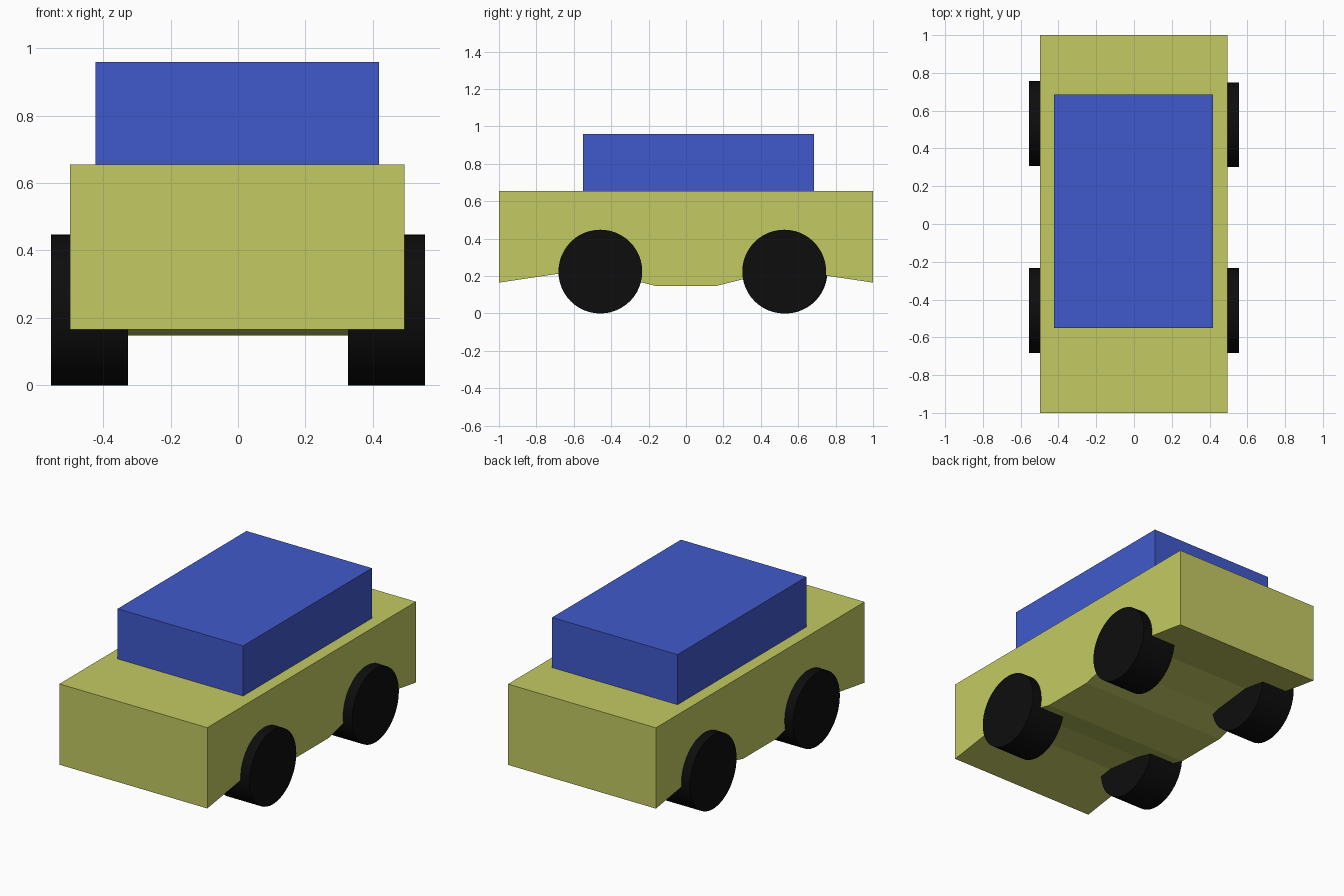
import bpy, bmesh, math

if "Cube" in bpy.data.objects:
    bpy.data.objects.remove(bpy.data.objects["Cube"])


def material(name, rgb):
    mat = bpy.data.materials.new(name)
    mat.diffuse_color = (*rgb, 1)
    mat.use_nodes = True
    mat.node_tree.nodes["Principled BSDF"].inputs["Base Color"].default_value = mat.diffuse_color
    return mat


def extruded_profile(name, points, x0, x1, mat):
    """Extrude a (y, z) side profile from x0 to x1."""
    bm = bmesh.new()
    face = bm.faces.new([bm.verts.new((x0, y, z)) for y, z in points])
    ret = bmesh.ops.extrude_face_region(bm, geom=[face])
    verts = [g for g in ret["geom"] if isinstance(g, bmesh.types.BMVert)]
    bmesh.ops.translate(bm, verts=verts, vec=(x1 - x0, 0, 0))
    bmesh.ops.recalc_face_normals(bm, faces=bm.faces)
    mesh = bpy.data.meshes.new(name)
    bm.to_mesh(mesh)
    bm.free()
    mesh.materials.append(mat)
    obj = bpy.data.objects.new(name, mesh)
    bpy.context.collection.objects.link(obj)
    return obj


def wheel(name, x, y, mat):
    bpy.ops.mesh.primitive_cylinder_add(
        vertices=48, radius=0.224, depth=0.228,
        location=(x, y, 0.224), rotation=(0, math.pi / 2, 0))
    obj = bpy.context.object
    obj.name = name
    obj.data.materials.append(mat)
    bpy.ops.object.shade_smooth_by_angle(angle=math.radians(30))


paint = material("body_paint", (0.546, 0.591, 0.122))
blue = material("cabin_blue", (0.051, 0.102, 0.604))
rubber = material("tyre_black", (0.004, 0.004, 0.004))

# Body: flat top, underside raised at each axle with a low flat floor between
half_floor = [(1.0, 0.165), (0.6, 0.225), (0.36, 0.197), (0.165, 0.148)]
underside = half_floor + [(-y, z) for y, z in reversed(half_floor)]
extruded_profile("body", underside + [(-1.0, 0.655), (1.0, 0.655)], -0.498, 0.494, paint)

# Cabin: plain box on the body
extruded_profile("cabin", [(-0.55, 0.65), (0.685, 0.65), (0.685, 0.959), (-0.55, 0.959)],
                 -0.423, 0.419, blue)

# Wheels: left and right pairs
for side, x in (("left", -0.441), ("right", 0.441)):
    wheel(f"front_{side}_wheel", x, -0.458, rubber)
    wheel(f"back_{side}_wheel", x, 0.532 if x < 0 else 0.525, rubber)
